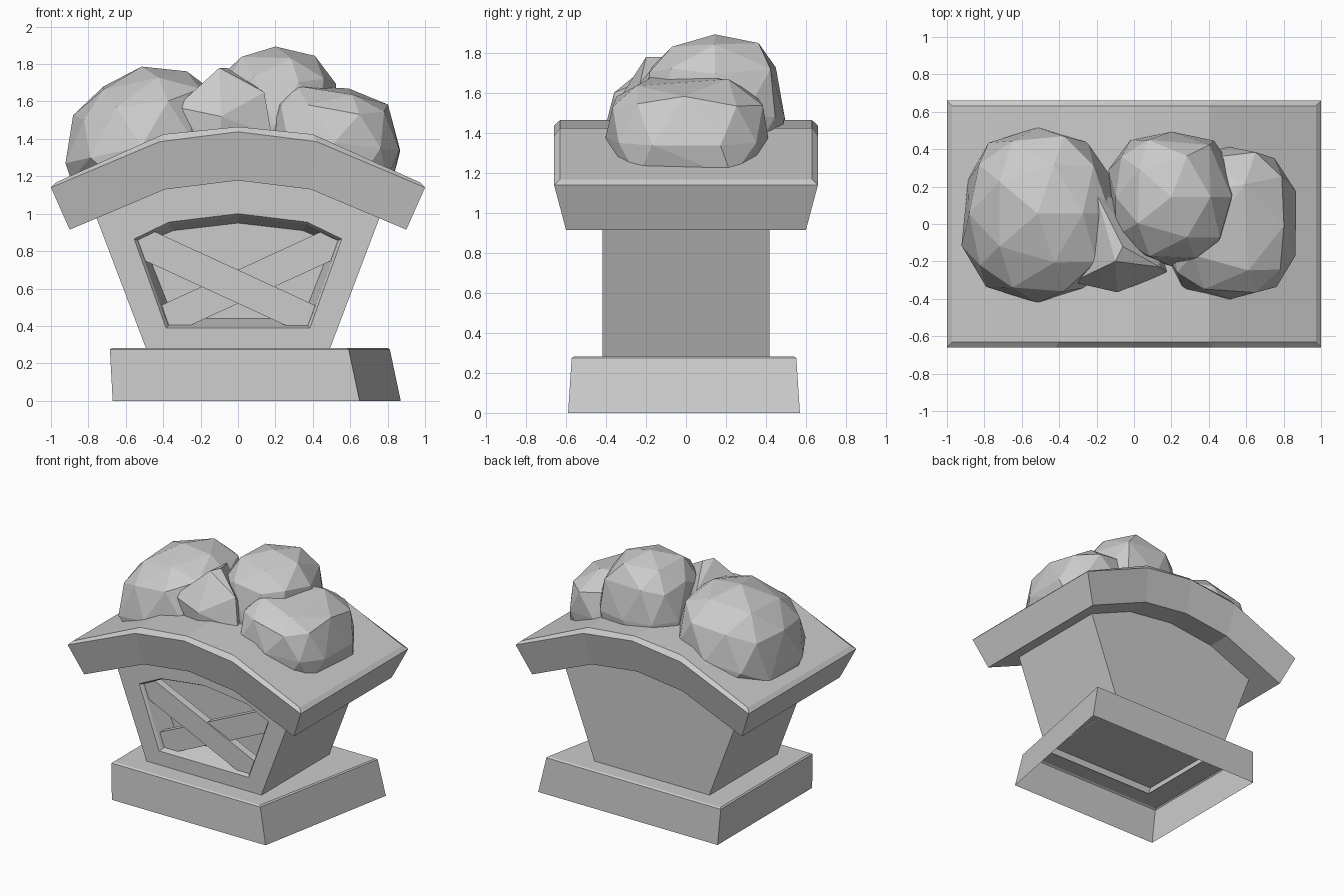
import bpy, bmesh, random
from mathutils import Vector

if "Cube" in bpy.data.objects:
    bpy.data.objects.remove(bpy.data.objects["Cube"])


def make_object(name, bm):
    bmesh.ops.recalc_face_normals(bm, faces=bm.faces[:])
    mesh = bpy.data.meshes.new(name)
    bm.to_mesh(mesh)
    bm.free()
    obj = bpy.data.objects.new(name, mesh)
    bpy.context.collection.objects.link(obj)
    return obj


def loft(rings, cap_start=False, cap_end=False):
    """Skin closed rings that have equal point counts."""
    bm = bmesh.new()
    loops = [[bm.verts.new(p) for p in ring] for ring in rings]
    n = len(loops[0])
    for a, b in zip(loops, loops[1:]):
        for i in range(n):
            j = (i + 1) % n
            bm.faces.new((a[i], a[j], b[j], b[i]))
    if cap_start:
        bm.faces.new(loops[0])
    if cap_end:
        bm.faces.new(loops[-1])
    return bm


def mirrored(half):
    """Right half of a profile (bottom to peak) -> full closed profile."""
    return half + [(-x, z) for x, z in reversed(half) if x > 0]


# Skewed plinth: open underneath, chamfered rim, opening below the body
def footprint(l, rf, rb, f, b, z):
    return [(l, f, z), (rf, f, z), (rb, b, z), (l, b, z)]


make_object("plinth", loft([
    footprint(-.67, .65, .87, -.59, .57, 0),
    footprint(-.685, .592, .812, -.572, .552, .274),
    footprint(-.675, .582, .802, -.56, .54, .282),
    footprint(-.495, .495, .495, -.418, .418, .282)]))

# Flared body with a tapered niche in its front
outer = mirrored([(.49, .275), (.765, 1.0), (.39, 1.16), (0, 1.2)])
niche = mirrored([(.385, .39), (.555, .865), (.37, .955), (0, 1.0)])
bevel = mirrored([(.375, .397), (.54, .86), (.365, .945), (0, .99)])
inner = mirrored([(.345, .44), (.505, .845), (.345, .91), (0, .95)])
at_y = lambda prof, y: [(x, y, z) for x, z in prof]
bm = loft([at_y(outer, .418), at_y(outer, -.418), at_y(niche, -.418),
           at_y(bevel, -.40), at_y(inner, -.25)], True, True)
under = [f for f in bm.faces if all(v.co.z < .28 for v in f.verts)]
bmesh.ops.delete(bm, geom=under, context='FACES_ONLY')
bm.faces.new([bm.verts.new(p) for p in
              footprint(-.508, .508, .508, -.417, .417, .33)])
make_object("body", bm)

# Crossed planks inside the niche, cut to its lower corners
for name, side, front in (("plank_front", 1, -.385), ("plank_rear", -1, -.375)):
    ring = [(side * x, z) for x, z in
            ((-.54, .768), (.27, .396), (.385, .396), (.45, .493), (-.54, .948))]
    make_object(name, loft([at_y(ring, front), at_y(ring, front + .06)], True, True))

# Arched slab: a cross-section for each station along x
stations = []
for bottom, rim, top in (((.9, .915), (1, 1.14), (.972, 1.168)),
                         ((.39, 1.13), (.42, 1.385), (.4, 1.425)),
                         ((0, 1.178), (0, 1.438), (0, 1.465))):
    pts = ((bottom, .6), (rim, .66), (top, .63))
    stations.append([(p[0], s * y, p[1])
                     for s, order in ((-1, (0, 1, 2)), (1, (2, 1, 0)))
                     for p, y in [pts[k] for k in order]])
stations += [[(-x, y, z) for x, y, z in st] for st in stations[1::-1]]
bm = loft(stations)
bm.verts.ensure_lookup_table()
for start in (0, 24):
    v = [bm.verts[start + k] for k in range(6)]
    bm.faces.new((v[0], v[1], v[4], v[5]))
    bm.faces.new((v[1], v[2], v[3], v[4]))
make_object("arched_slab", bm)


# Faceted boulders piled on the slab, bottoms flattened inside it
def boulder(name, centre, radii, power, tilt, seed):
    rng = random.Random(seed)
    bm = bmesh.new()
    bmesh.ops.create_icosphere(bm, subdivisions=2, radius=1)
    for v in bm.verts:
        p = Vector([abs(c) ** power * (1 if c > 0 else -1) * r * rng.uniform(.95, 1.02)
                    for c, r in zip(v.co, radii)])
        p.z += tilt * p.x
        v.co = Vector(centre) + p
        v.co.z = max(v.co.z, 1.18)
    obj = make_object(name, bm)
    obj.modifiers.new("bigger_facets", 'DECIMATE').ratio = .8


boulder("boulder_left", (-.515, .055, 1.36), (.425, .475, .42), .85, .22, 3)
boulder("boulder_back", (.2, .145, 1.48), (.345, .365, .415), .77, 0, 5)
boulder("boulder_right", (.515, .005, 1.38), (.37, .42, .315), .75, -.12, 12)

# Angular wedge of rock between the boulders
bm = bmesh.new()
for p in ((-.33, -.31, 1.57), (-.32, -.25, 1.3), (-.09, -.365, 1.52), (.18, -.26, 1.42),
          (.14, -.23, 1.65), (-.1, -.2, 1.78), (-.06, -.12, 1.78), (-.2, .16, 1.68),
          (-.2, .1, 1.3), (.1, .1, 1.3), (-.1, -.34, 1.3), (.17, -.23, 1.3)):
    bm.verts.new(p)
bmesh.ops.convex_hull(bm, input=bm.verts[:])
make_object("boulder_wedge", bm)
